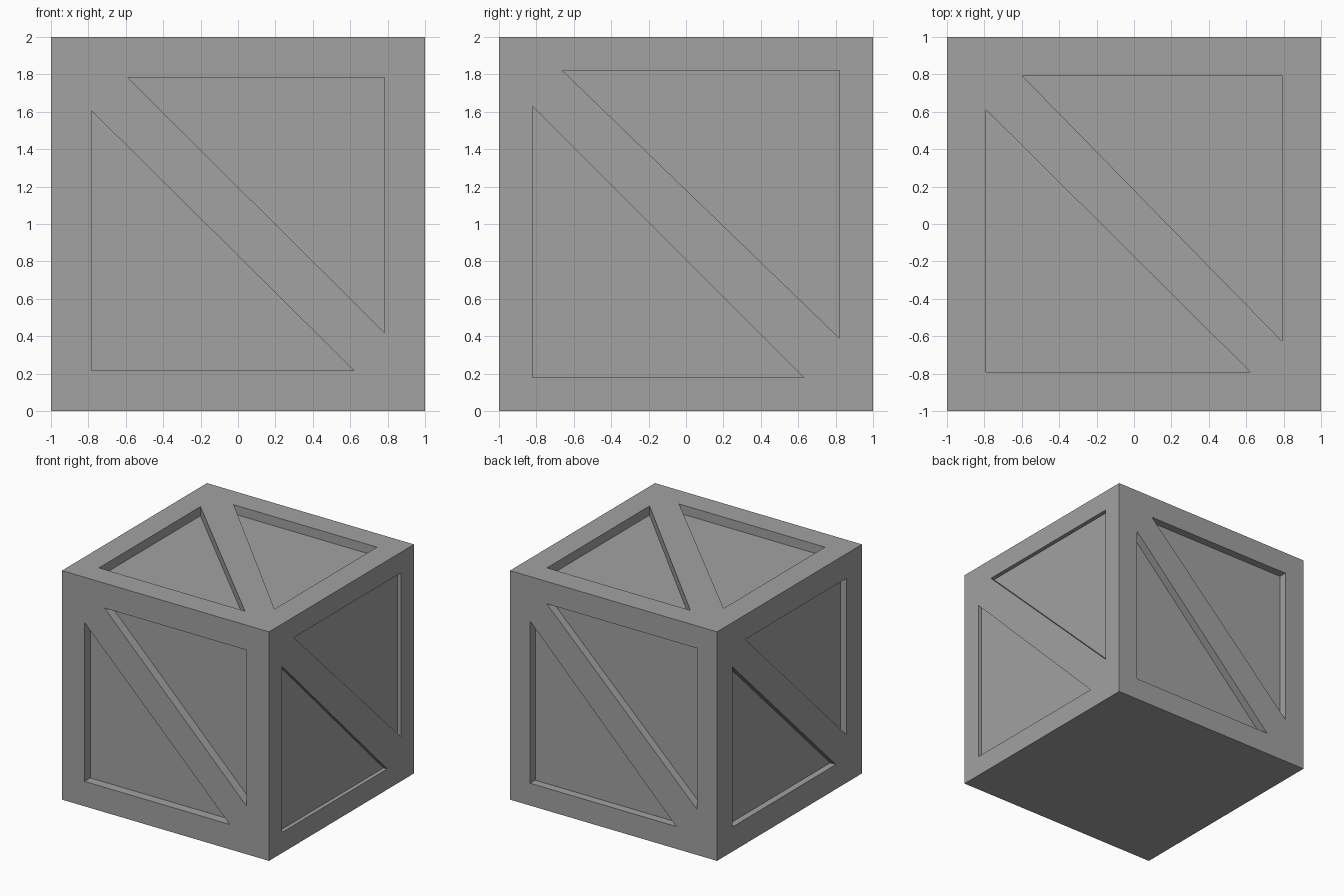
import bpy, bmesh
from mathutils import Vector

# Remove the default cube
old = bpy.data.objects.get("Cube")
if old:
    bpy.data.objects.remove(old, do_unlink=True)

grey = bpy.data.materials.new("plain_grey")
grey.use_nodes = True
colour = (0.36, 0.36, 0.36, 1)
grey.diffuse_color = colour
for node in grey.node_tree.nodes:
    if node.type == 'BSDF_PRINCIPLED':
        node.inputs["Base Color"].default_value = colour

X, Y, Z = Vector((1, 0, 0)), Vector((0, 1, 0)), Vector((0, 0, 1))


def make_object(name, bm):
    bmesh.ops.recalc_face_normals(bm, faces=bm.faces)
    mesh = bpy.data.meshes.new(name)
    bm.to_mesh(mesh)
    bm.free()
    mesh.materials.append(grey)
    obj = bpy.data.objects.new(name, mesh)
    bpy.context.collection.objects.link(obj)
    return obj


def add_prism(bm, u, v, corners, depth):
    """Triangular prism reaching from outside the crate to the given depth."""
    n = u.cross(v)
    rings = [[bm.verts.new(Z + u * a + v * b + n * h) for a, b in corners]
             for h in (1 - depth, 1.2)]
    bm.faces.new(rings[0])
    bm.faces.new(rings[1])
    for i in range(3):
        j = (i + 1) % 3
        bm.faces.new((rings[0][i], rings[0][j], rings[1][j], rings[1][i]))


# Solid crate block
bm = bmesh.new()
bmesh.ops.create_cube(bm, size=2)
bmesh.ops.translate(bm, verts=bm.verts, vec=Z)
crate = make_object("crate", bm)

# Recessed panels: side axes, margin, low triangle reach, high triangle reach, depth
panels = [
    (X, Z, 0.783, (0.62, 0.605), (-0.59, -0.58), 0.08),    # front
    (Y, Z, 0.82, (0.63, 0.63), (-0.66, -0.61), 0.035),     # +x side
    (-X, Z, 0.805, (0.605, 0.61), (-0.645, -0.60), 0.07),  # back
    (-Y, Z, 0.785, (0.64, 0.61), (-0.61, -0.58), 0.055),   # -x side
    (X, Y, 0.79, (0.62, 0.61), (-0.595, -0.625), 0.08),    # top
]
bm = bmesh.new()
for u, v, m, low, high, depth in panels:
    for edge, (a, b) in ((-m, low), (m, high)):
        add_prism(bm, u, v, ((edge, edge), (a, edge), (edge, b)), depth)
cutter = make_object("panel_cutter", bm)
cutter.hide_render = True

# Cut the panels, leaving a frame and diagonal brace on each face
cut = crate.modifiers.new("panels", 'BOOLEAN')
cut.operation = 'DIFFERENCE'
cut.solver = 'EXACT'
cut.object = cutter
bpy.context.view_layer.objects.active = crate
bpy.ops.object.modifier_apply(modifier=cut.name)
bpy.data.objects.remove(cutter, do_unlink=True)
